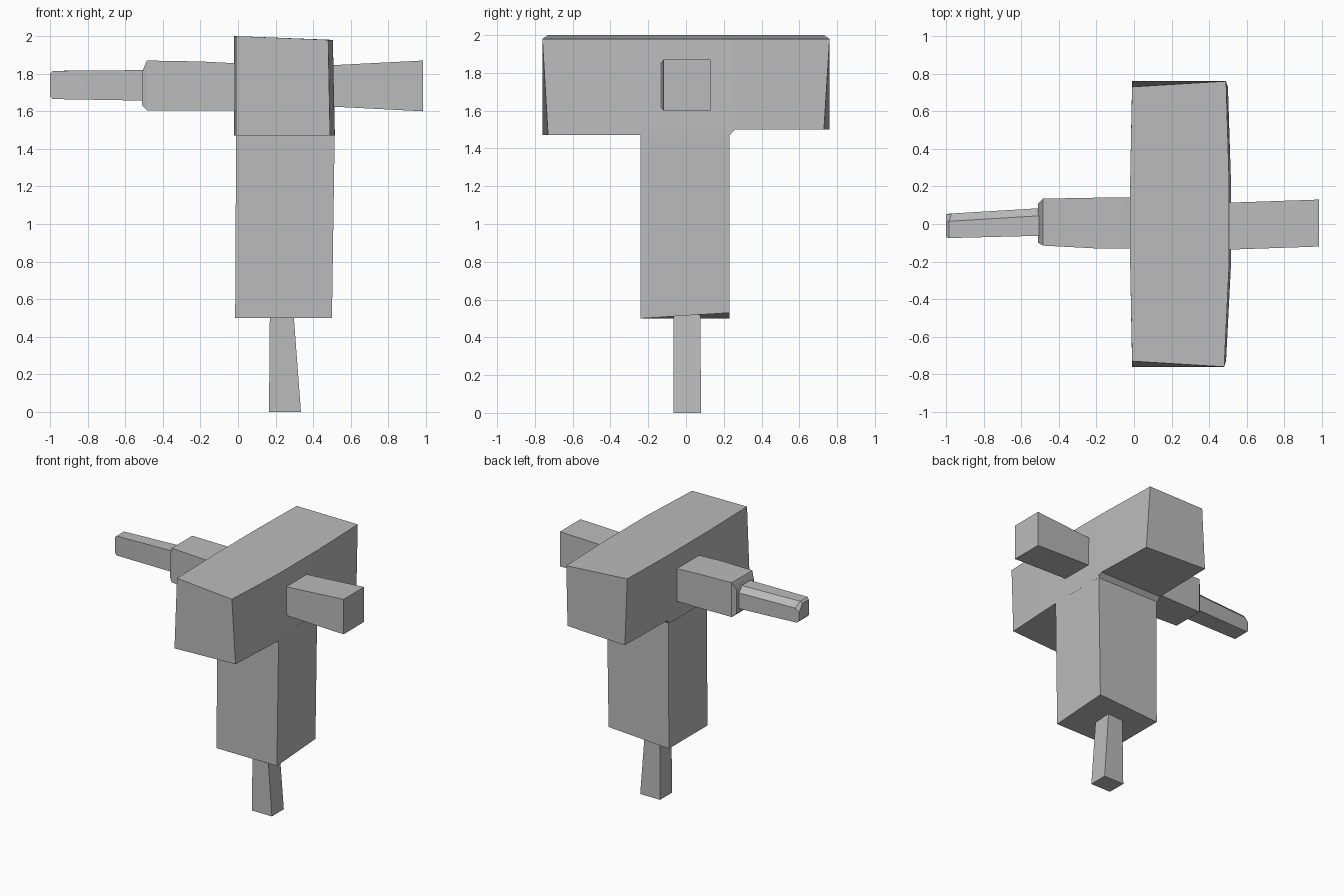
import bpy
import bmesh
import math
from mathutils import Vector

default_cube = bpy.data.objects.get("Cube")
if default_cube:
    bpy.data.objects.remove(default_cube, do_unlink=True)

# One plain colour for the whole model
grey = bpy.data.materials.new("plain grey")
grey.use_nodes = True
grey_colour = (0.5, 0.5, 0.5, 1)
grey.diffuse_color = grey_colour
shader = grey.node_tree.nodes["Principled BSDF"]
shader.inputs["Base Color"].default_value = grey_colour


def along_x(position, across, up):
    return Vector((position, across, up))


def along_y(position, across, up):
    return Vector((across, position, up))


def along_z(position, across, depth):
    return Vector((across, depth, position))


def unchanged(point):
    return point


def beam(name, direction, stations, adjust=unchanged, chamfer=None):
    """Skin rectangles (position, low, high, bottom, top) placed along an axis."""
    bm = bmesh.new()
    rings = []
    for position, low, high, bottom, top in stations:
        corners = ((low, bottom), (high, bottom), (high, top), (low, top))
        rings.append([bm.verts.new(adjust(direction(position, *corner)))
                      for corner in corners])
    for ring, following in zip(rings, rings[1:]):
        for index in range(len(ring)):
            previous = index - 1
            bm.faces.new((ring[previous], ring[index],
                          following[index], following[previous]))
    bm.faces.new(rings[0])
    bm.faces.new(rings[-1])
    bmesh.ops.recalc_face_normals(bm, faces=bm.faces)

    # Optionally cut the edge that runs along the upper back corner
    if chamfer:
        corner_edges = [bm.edges.get((ring[2], following[2]))
                        for ring, following in zip(rings, rings[1:])]
        bmesh.ops.bevel(bm, geom=corner_edges, offset=chamfer,
                        segments=1, affect="EDGES")

    mesh = bpy.data.meshes.new(name)
    bm.to_mesh(mesh)
    bm.free()
    mesh.materials.append(grey)
    part = bpy.data.objects.new(name, mesh)
    bpy.context.collection.objects.link(part)
    bpy.ops.object.select_all(action="DESELECT")
    part.select_set(True)
    bpy.context.view_layer.objects.active = part
    bpy.ops.object.shade_smooth_by_angle(angle=math.radians(25))


def skew_crossbar(point):
    """Drop the left top edge and lean the two end faces."""
    on_left = point.x > 0.1
    on_top = point.z > 1.8
    if on_left and on_top:
        point.z -= 0.02
        point.x -= 0.01
    if abs(point.y) > 0.5 and on_left != on_top:
        point.y -= math.copysign(0.03, point.y)
    return point


def skew_trunk(point):
    """Raise the bottom corner at the back left."""
    if point.z < 1 and point.x > 0.1 and point.y > 0:
        point.z += 0.03
    return point


# Long crossbar with a slight bulge in the middle
beam("crossbar", along_y, [
    (-0.76, -0.01, 0.49, 1.47, 2),
    (-0.24, -0.02, 0.515, 1.47, 2),
    (0.23, -0.02, 0.515, 1.47, 2),
    (0.26, -0.02, 0.515, 1.5, 2),
    (0.76, -0.01, 0.5, 1.5, 2),
], adjust=skew_crossbar)

# Upright trunk reaching up into the crossbar
beam("trunk", along_z, [
    (0.5, -0.015, 0.5, -0.24, 0.23),
    (1.5, -0.01, 0.515, -0.24, 0.23),
], adjust=skew_trunk)

# Foot post, wider towards the ground
beam("foot_post", along_z, [
    (0, 0.165, 0.335, -0.065, 0.08),
    (0.6, 0.17, 0.29, -0.065, 0.075),
])

# Short left arm
beam("left_arm", along_x, [
    (0.4, -0.14, 0.11, 1.63, 1.84),
    (0.985, -0.12, 0.13, 1.6, 1.87),
])

# Right upper arm, tapering sharply at its end
beam("right_upper_arm", along_x, [
    (0.1, -0.13, 0.14, 1.605, 1.85),
    (-0.2, -0.13, 0.14, 1.605, 1.865),
    (-0.485, -0.115, 0.135, 1.605, 1.87),
    (-0.51, -0.1, 0.11, 1.63, 1.81),
])

# Thin right forearm with its upper back edge cut away
beam("right_forearm", along_x, [
    (-0.4, -0.06, 0.09, 1.655, 1.82),
    (-0.985, -0.075, 0.055, 1.665, 1.815),
    (-1, -0.07, 0.05, 1.68, 1.8),
], chamfer=0.04)
